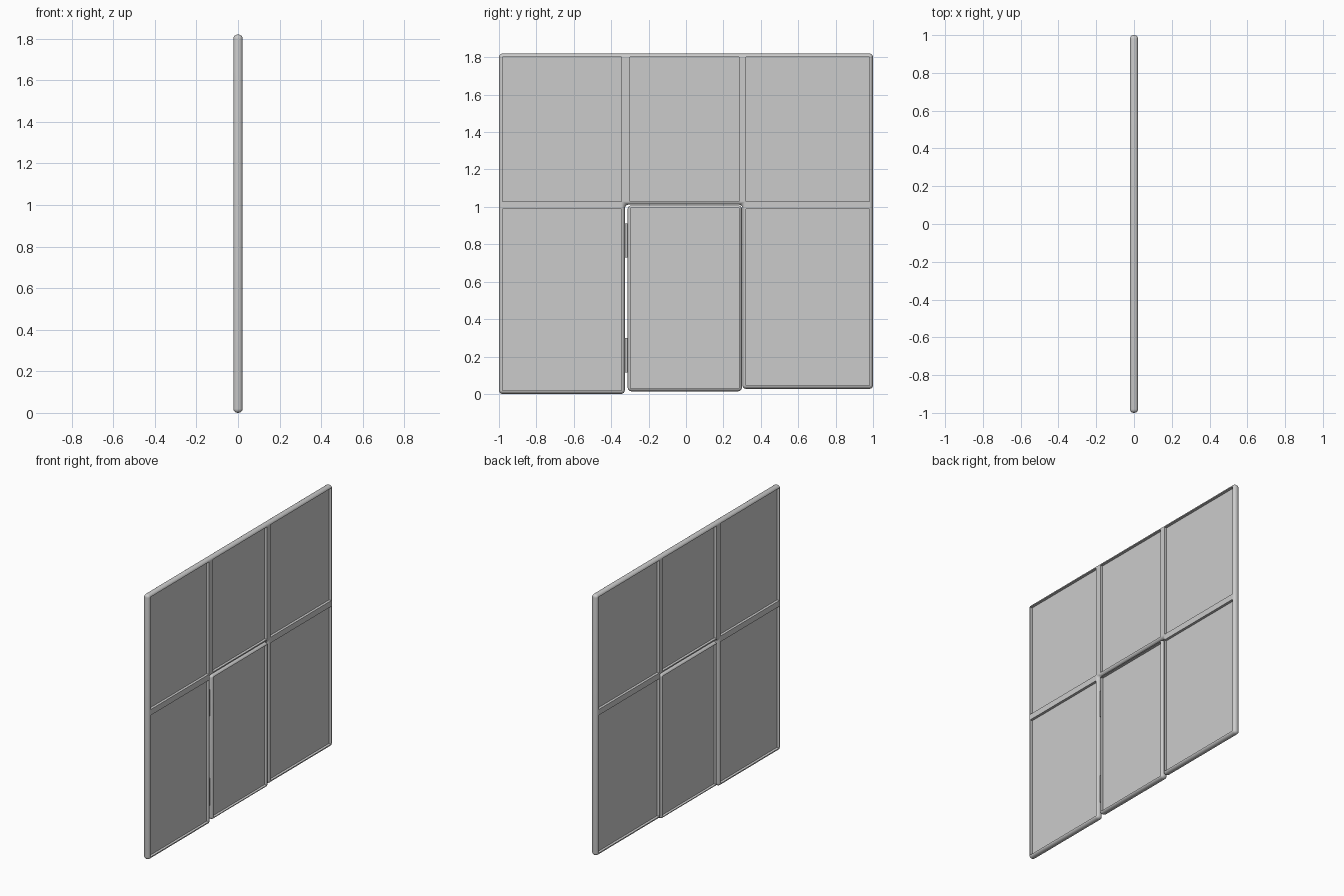
import bpy, bmesh, math
from mathutils import Vector

if "Cube" in bpy.data.objects:
    bpy.data.objects.remove(bpy.data.objects["Cube"])

T = 0.0215      # half thickness of the frames
RIM = 0.018     # width of the half-round rim


def finish(bm, name, smooth=True):
    bmesh.ops.recalc_face_normals(bm, faces=bm.faces)
    mesh = bpy.data.meshes.new(name)
    bm.to_mesh(mesh)
    bm.free()
    obj = bpy.data.objects.new(name, mesh)
    bpy.context.collection.objects.link(obj)
    if smooth:
        mesh.polygons.foreach_set("use_smooth", [True] * len(mesh.polygons))
        mesh.set_sharp_from_angle(angle=math.radians(35))
    return obj


def box(name, y0, y1, z0, z1, half):
    bm = bmesh.new()
    bmesh.ops.create_cube(bm, size=1)
    for v in bm.verts:
        v.co = Vector((v.co.x * 2 * half, (y0 + y1) / 2 + v.co.y * (y1 - y0),
                       (z0 + z1) / 2 + v.co.z * (z1 - z0)))
    return finish(bm, name, False)


def inset_loop(outline, d, radius, steps=5):
    """Inset a counter-clockwise right-angled outline and round its corners."""
    pts = [Vector(p) for p in outline]
    n, loop = len(pts), []
    for i, p in enumerate(pts):
        a = (p - pts[i - 1]).normalized()
        b = (pts[(i + 1) % n] - p).normalized()
        corner = p + d * (Vector((-a.y, a.x)) + Vector((-b.y, b.x)))
        centre = corner - a * radius + b * radius
        for s in range(steps + 1):
            t = s / steps * math.pi / 2
            loop.append(centre - b * radius * math.cos(t) + a * radius * math.sin(t))
    return loop


def rim(name, outline, width, corner=0.02, segments=12):
    """Half-round rim following the outline, flat on the window side."""
    bm = bmesh.new()
    rings = []
    for k in range(segments + 1):
        a = -math.pi / 2 + math.pi * k / segments
        d = width * (1 - math.cos(a))
        loop = inset_loop(outline, d, max(corner * math.cos(a), 0))
        rings.append([bm.verts.new((T * math.sin(a), p.x, p.y)) for p in loop])
    n = len(rings[0])
    for k in range(len(rings)):
        r0, r1 = rings[k - 1], rings[k]
        for i in range(n):
            j = (i + 1) % n
            bm.faces.new((r0[i], r0[j], r1[j], r1[i]))
    bmesh.ops.remove_doubles(bm, verts=bm.verts, dist=0.00005)
    return finish(bm, name)


# Main frame with a door notch, and the door frame
rim("wall_frame", [(-1, 0), (-.327, 0), (-.327, 1.012), (.302, 1.012),
                   (.302, .027), (1, .027), (1, 1.82), (-1, 1.82)], RIM)
rim("door_frame", [(-.312, .014), (.299, .014), (.299, 1.008), (-.312, 1.008)], 0.015)

# Flat dividing bars
box("left_crossbar", -.982, -.345, .99, 1.03, T)
box("right_crossbar", .32, .982, .99, 1.03, T)
box("left_upper_post", -.345, -.30, 1.03, 1.802, T)
box("right_upper_post", .284, .32, 1.03, 1.802, T)

# Thin panels set in the middle of each opening
columns = {"left": (-.982, -.345, .018), "middle": (-.299, .284, .029), "right": (.32, .982, .045)}
for side, (y0, y1, bottom) in columns.items():
    box(side + "_upper_panel", y0, y1, 1.03, 1.802, 0.004)
    box(side + "_lower_panel", y0, y1, bottom, .993, 0.004)

# Door hinges
for name, z0, z1 in (("lower_hinge", .115, .30), ("upper_hinge", .73, .91)):
    bm = bmesh.new()
    bmesh.ops.create_cone(bm, cap_ends=True, segments=16, radius1=.008, radius2=.008, depth=z1 - z0)
    bmesh.ops.translate(bm, verts=bm.verts, vec=(0, -.3195, (z0 + z1) / 2))
    finish(bm, name)
